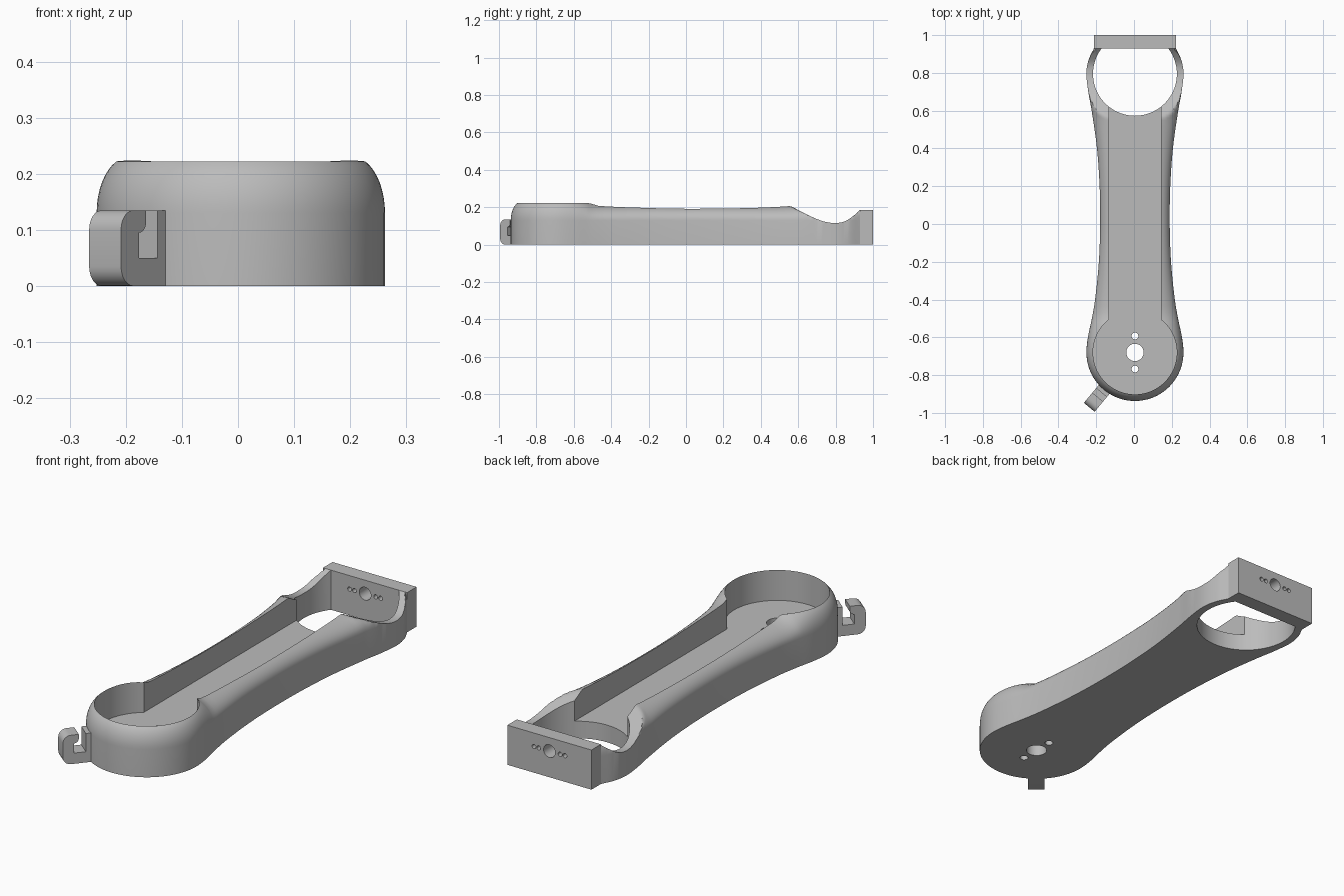
import bpy, bmesh
from math import sin, cos, pi, radians, sqrt
from mathutils import Vector, Matrix

if "Cube" in bpy.data.objects:
    bpy.data.objects.remove(bpy.data.objects["Cube"], do_unlink=True)

grey = bpy.data.materials.new("plain grey")
grey.use_nodes = True
grey.diffuse_color = (0.5, 0.5, 0.5, 1)
grey.node_tree.nodes["Principled BSDF"].inputs["Base Color"].default_value = (0.5, 0.5, 0.5, 1)

CX, PAN_Y, HOLE_Y = 0.005, -0.68, 0.795     # centre line, round pan, round opening
R_OUT, R_IN, CHANNEL = 0.257, 0.222, 0.137
BAR_Y, FLOOR_Z, SHOULDER = 0.93, 0.08, 0.13

WIDTH = [(-.68, .257), (-.6, .249), (-.5, .228), (-.4, .211), (-.2, .191), (0, .184),
         (.2, .187), (.4, .201), (.6, .229), (.7, .247), (.8, .257), (.87, .245), (.93, .217)]
HEIGHT = [(-.68, .222), (-.52, .222), (-.47, .208), (-.2, .196), (0, .192),
          (.3, .195), (.55, .206), (.62, .22), (.93, .222)]
DIP = [(.55, .207), (.6, .185), (.65, .16), (.7, .137), (.75, .121), (.8, .116),
       (.85, .125), (.9, .158), (.93, .185)]


def sample(table, y):
    """Smooth interpolation through a table of points."""
    if y <= table[0][0]:
        return table[0][1]
    for i in range(len(table) - 1):
        (a, p), (b, q) = table[i], table[i + 1]
        if y <= b + 1e-9:
            (c, r), (d, s) = table[max(i - 1, 0)], table[min(i + 2, len(table) - 1)]
            t, m, n = (y - a) / (b - a), (q - r) / (b - c), (s - p) / (d - a)
            m, n = m * (b - a) * (i > 0), n * (b - a)
            return (p * (2*t**3 - 3*t*t + 1) + m * (t**3 - 2*t*t + t)
                    + q * (3*t*t - 2*t**3) + n * (t**3 - t*t))
    return table[-1][1]


def inner(y):
    """Half width of the hollow at y."""
    gaps = [R_IN**2 - (y - c)**2 for c in (PAN_Y, HOLE_Y)]
    return max([CHANNEL] + [sqrt(g) for g in gaps if g > 0])


def finish(name, bm):
    bmesh.ops.recalc_face_normals(bm, faces=bm.faces)
    mesh = bpy.data.meshes.new(name)
    bm.to_mesh(mesh)
    bm.free()
    mesh.materials.append(grey)
    obj = bpy.data.objects.new(name, mesh)
    bpy.context.collection.objects.link(obj)
    return obj


def activate(obj):
    bpy.ops.object.select_all(action='DESELECT')
    obj.select_set(True)
    bpy.context.view_layer.objects.active = obj


def smooth(obj):
    activate(obj)
    bpy.ops.object.shade_smooth_by_angle(angle=radians(32))


def prism(name, points, offset):
    """Extrude a closed outline by an offset."""
    bm = bmesh.new()
    face = bm.faces.new([bm.verts.new(p) for p in points])
    made = bmesh.ops.extrude_face_region(bm, geom=[face], use_keep_orig=True)["geom"]
    bmesh.ops.translate(bm, vec=offset, verts=[v for v in made if isinstance(v, bmesh.types.BMVert)])
    return finish(name, bm)


def drill(obj, holes, turn):
    """Cut round through holes given as (centre, radius)."""
    bm = bmesh.new()
    for centre, r in holes:
        bmesh.ops.create_cone(bm, cap_ends=True, segments=32, radius1=r, radius2=r, depth=0.4,
                              matrix=Matrix.Translation(centre) @ turn)
    cutter = finish("hole_cutter", bm)
    cutter.hide_render = True
    activate(obj)
    mod = obj.modifiers.new("holes", 'BOOLEAN')
    mod.operation, mod.object, mod.solver = 'DIFFERENCE', cutter, 'EXACT'
    bpy.ops.object.modifier_apply(modifier=mod.name)
    bpy.data.objects.remove(cutter, do_unlink=True)


# Side stations (outer point, inner point, height, dip) on the +x half, front to back
half = []
for k in range(24):
    a = -pi / 2 + pi / 2 * k / 24
    d = Vector((cos(a), sin(a)))
    c = Vector((0, PAN_Y))
    half.append((c + d * R_OUT, c + d * R_IN, R_IN, 1.0))
corner = sqrt(R_IN**2 - CHANNEL**2)
ys = []
for start, end, n in ((PAN_Y, PAN_Y + corner, 12), (PAN_Y + corner, 0.55, 30),
                      (0.55, HOLE_Y - corner, 6), (HOLE_Y - corner, BAR_Y, 24)):
    ys += [start + (end - start) * i / n for i in range(n)]
for y in ys + [BAR_Y]:
    half.append((Vector((sample(WIDTH, y), y)), Vector((inner(y), y)),
                 sample(HEIGHT, y), sample(DIP, y) if y >= 0.55 else 1.0))

# Rounded side wall: one section swept round the front and mirrored
flip = Vector((-1, 1))
full = [(o * flip, i * flip, h, d) for o, i, h, d in reversed(half[1:])] + half
bm = bmesh.new()
ARC, N = radians(65), 8
rings = []
for o, i, h, dip in full:
    section = [(i, 0), (o, 0)]
    for k in range(N + 1):
        a = ARC * k / N
        p = o.lerp(i, (1 - cos(a)) / (1 - cos(ARC)))
        section.append((p, min(dip, SHOULDER + (h - SHOULDER) * sin(a) / sin(ARC))))
    rings.append([bm.verts.new((p.x + CX, p.y, z)) for p, z in section])
for r, s in zip(rings, rings[1:]):
    for k in range(len(r)):
        j = (k + 1) % len(r)
        bm.faces.new((r[k], r[j], s[j], s[k]))
bm.faces.new(rings[0])
bm.faces.new(rings[-1])
wall = finish("side_wall", bm)
smooth(wall)

# Floor plate: follows the hollow and ends at the round opening
edge = [i for o, i, h, d in full if i.y <= HOLE_Y - corner + 1e-4]
a0 = -pi / 2 + math_a if (math_a := None) else None
arc = []
for k in range(1, 16):
    x = CHANNEL * cos(pi * k / 16)
    arc.append(Vector((x, HOLE_Y - sqrt(R_IN**2 - x * x))))
floor = prism("floor_plate", [(p.x + CX, p.y, 0) for p in edge + arc], (0, 0, FLOOR_Z))
drill(floor, [((CX, PAN_Y, 0), 0.046), ((CX, -0.593, 0), 0.018), ((CX, -0.768, 0), 0.018)],
      Matrix.Identity(4))
smooth(floor)

# End bar with a row of screw holes
bar = prism("end_bar", [(CX + sx * 0.217, BAR_Y, z) for sx, z in
                        ((-1, 0), (1, 0), (1, 0.185), (-1, 0.185))], (0, 1 - BAR_Y, 0))
drill(bar, [((CX, 0.965, 0.122), 0.03)] +
      [((CX + dx, 0.965, 0.122), 0.01) for dx in (-0.08, -0.055, 0.055, 0.08)],
      Matrix.Rotation(pi / 2, 4, 'X'))
smooth(bar)


# Cable hook: rounded hooked profile standing on the front right of the pan
def bend(cx, cz, r, start, end, n=6):
    return [(cx + r * cos(radians(start + (end - start) * k / n)),
             cz + r * sin(radians(start + (end - start) * k / n))) for k in range(n + 1)]


profile = ([(0.24, 0)] + bend(0.343, 0.035, 0.035, -90, 0) + bend(0.343, 0.1, 0.035, 0, 90)
           + [(0.308, 0.135)] + bend(0.328, 0.115, 0.02, 180, 270)
           + [(0.328, 0.05), (0.277, 0.05), (0.277, 0.135), (0.24, 0.135)])
out = Vector((-0.64, -0.768, 0))
side = Vector((0.768, -0.64, 0))
base = Vector((CX, PAN_Y, 0)) - side * 0.037
hook = prism("cable_hook", [base + out * u + Vector((0, 0, z)) for u, z in profile], side * 0.074)
smooth(hook)
